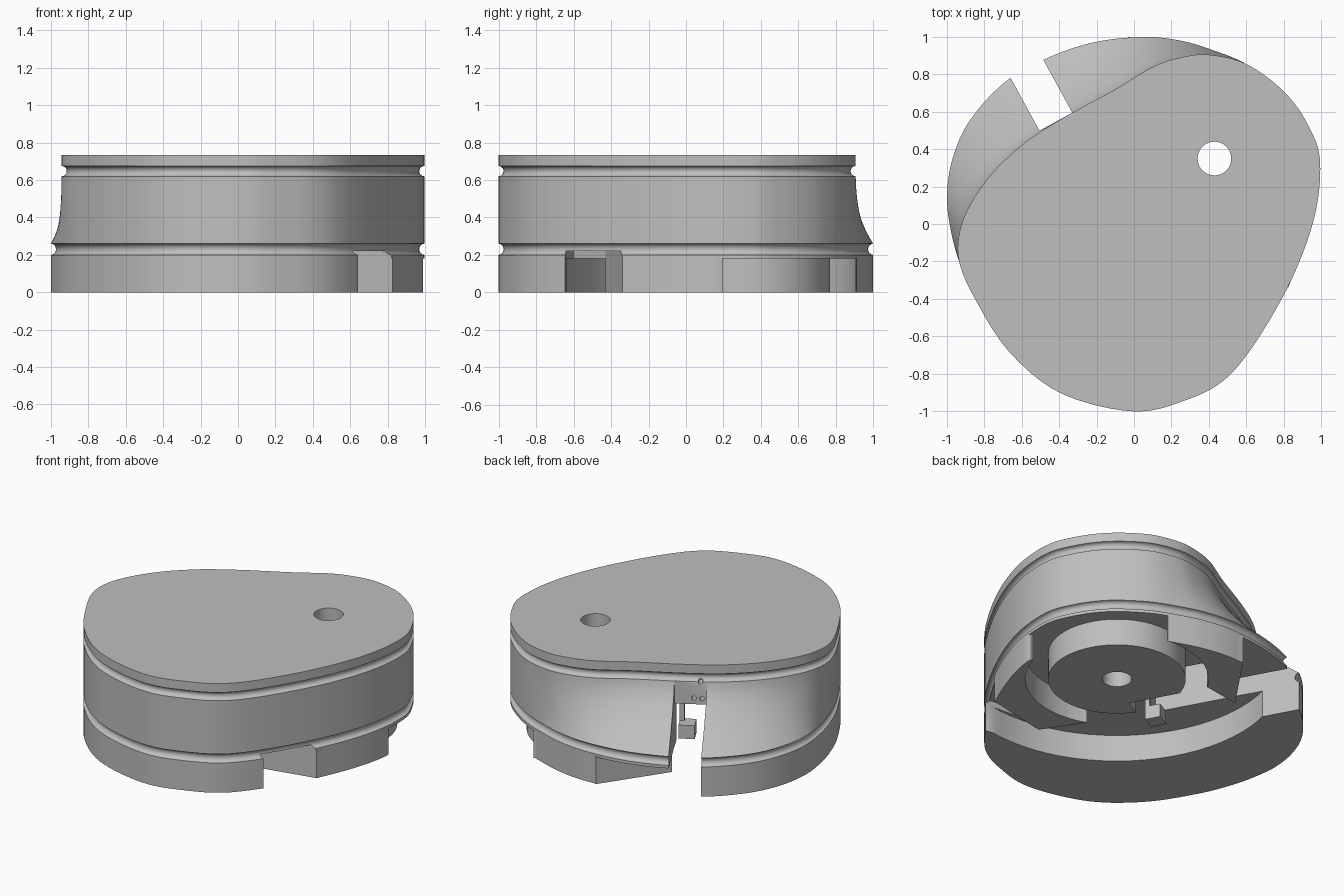
import bpy, bmesh, math
from mathutils import Vector

if "Cube" in bpy.data.objects:
    bpy.data.objects.remove(bpy.data.objects["Cube"], do_unlink=True)

grey = bpy.data.materials.new("plain grey")
grey.use_nodes = True
grey.diffuse_color = (0.52, 0.52, 0.52, 1)
grey.node_tree.nodes["Principled BSDF"].inputs["Base Color"].default_value = (0.52, 0.52, 0.52, 1)

# Outlines, clockwise: one shared arc, plus a back arc that differs between base and lid
shared = [(.6, .855), (.8, .71), (.93, .53), (.995, .33), (.955, 0), (.79, -.4), (.52, -.8),
          (.24, -.955), (-.03, -1), (-.4, -.9), (-.67, -.68), (-.85, -.4), (-.935, -.2)]
lid_back = [(-.93, -.03), (-.86, .13), (-.75, .28), (-.62, .405), (-.505, .49),
            (-.33, .595), (-.1, .72), (.1, .84), (.25, .89), (.4, .905)]
base_back = [(-.98, -.03), (-1, .15), (-.97, .35), (-.88, .55), (-.7, .75),
             (-.48, .88), (-.22, .97), (.05, 1), (.25, .98), (.42, .93)]
HOLE = Vector((.43, .35))
STEPS = 8


def spline(points):
    """Closed smooth curve through the points."""
    p = [Vector(q) for q in points]
    n, out = len(p), []
    for i in range(n):
        a, b, c, d = p[i - 1], p[i], p[(i + 1) % n], p[(i + 2) % n]
        for k in range(STEPS):
            t = k / STEPS
            out.append(.5 * (2 * b + (c - a) * t + (2 * a - 5 * b + 4 * c - d) * t ** 2
                             + (3 * b - a - 3 * c + d) * t ** 3))
    return out


def inset(ring, depth):
    out = []
    for i, q in enumerate(ring):
        t = (ring[(i + 1) % len(ring)] - ring[i - 1]).normalized()
        out.append(q + Vector((t.y, -t.x)) * depth)
    return out


def loft(name, rings):
    """Solid through (outline, height) rings, capped at both ends."""
    bm = bmesh.new()
    rows = [[bm.verts.new((q[0], q[1], z)) for q in ring] for ring, z in rings]
    n = len(rows[0])
    for low, high in zip(rows, rows[1:]):
        for i in range(n):
            j = (i + 1) % n
            bm.faces.new((low[i], low[j], high[j], high[i]))
    bm.faces.new(rows[0])
    bm.faces.new(rows[-1])
    bmesh.ops.recalc_face_normals(bm, faces=bm.faces)
    mesh = bpy.data.meshes.new(name)
    bm.to_mesh(mesh)
    bm.free()
    mesh.materials.append(grey)
    ob = bpy.data.objects.new(name, mesh)
    bpy.context.collection.objects.link(ob)
    return ob


def prism(name, points, z0, z1):
    return loft(name, [(points, z0), (points, z1)])


def arc(radius, start, end, count=64):
    return [HOLE + radius * Vector((math.cos(a), math.sin(a)))
            for a in (math.radians(start + (end - start) * i / count) for i in range(count + 1))]


def circle(radius):
    return arc(radius, 0, 360, 72)[:-1]


def cut(ob, *cutters):
    for c in cutters:
        c.hide_render = True
        m = ob.modifiers.new("cut", 'BOOLEAN')
        m.operation, m.solver, m.object = 'DIFFERENCE', 'EXACT', c
        bpy.context.view_layer.objects.active = ob
        bpy.ops.object.modifier_apply(modifier=m.name)


base, lid = spline(shared + base_back), spline(shared + lid_back)


# Body: straight base, concave sweep up to the lid, and two round grooves
def groove(ring, z0, z1, depth=.027):
    return [(inset(ring, depth * math.sin(math.pi * i / 8)),
             (z0 + z1) / 2 - (z1 - z0) / 2 * math.cos(math.pi * i / 8)) for i in range(9)]


sweep = []
for i in range(1, 10):
    u = i / 10
    f = 1 - (1 - u) ** 1.5
    sweep.append(([a.lerp(b, f) for a, b in zip(base, lid)], .26 + .36 * u))
body = loft("body", [(base, 0)] + groove(base, .2, .26) + sweep
            + groove(lid, .62, .675) + [(lid, .735)])

# Slot frame: origin at its inner corner, axes going inward and along the wall
corner, along, side = Vector((-.33, .595)), Vector((.48, -.876)), Vector((.876, .48))


def slot_box(name, a0, a1, s0, s1, z0, z1):
    return prism(name, [corner + along * a + side * s
                        for a, s in ((a0, s0), (a1, s0), (a1, s1), (a0, s1))], z0, z1)


cavity = prism("cavity_cutter", circle(1.0), -.1, .18)
back_gap = prism("back_gap_cutter", [(-.05, 1.1), (-.6, 1.1), (-.505, .49), (-.2, .5)], -.1, .18)
notch = prism("notch_cutter", [(.64, -.645), (.9, -.8), (.95, -.5), (.825, -.34),
                               (.4, -.43), (.2, -.6)], -.1, .22)
slot = slot_box("slot_cutter", -.7, 0, -.2, 0, -.1, .672)
passage = slot_box("passage_cutter", -.1, .15, -.198, -.002, -.1, .47)
pocket = slot_box("pocket_cutter", .1, .62, -.2, .25, -.1, .469)
bore = prism("bore_cutter", circle(.09), -.2, 1)
cutters = [cavity, back_gap, notch, slot, passage, pocket, bore]
cut(body, *cutters)

# Screw holes in the wall at the end of the slot
for s, z in ((-.16, .62), (-.12, .51), (-.17, .51)):
    mid = corner + along * .02 + side * s
    bpy.ops.mesh.primitive_cylinder_add(vertices=16, radius=.014, depth=.1,
                                        location=(mid.x, mid.y, z))
    pin = bpy.context.object
    pin.name = "screw_hole_cutter"
    pin.rotation_euler = along.to_3d().to_track_quat('Z', 'Y').to_euler()
    cut(body, pin)
    cutters.append(pin)

# Round boss under the body, clipped by the pocket
boss = prism("round_boss", circle(.42), 0, .19)
cut(boss, pocket, bore)

# Curved feet left between the cavity and the outer wall
side_rim = [q for q in base if q.x > .7 and -.33 < q.y < .19]
side_foot = prism("side_foot", [(.985, .195)] + side_rim + [(.825, -.34), (.4, -.43)]
                  + arc(.56, -111, -16, 32), 0, .184)
back_rim = [q for q in base if q.y > .85 and -.02 < q.x < .49]
back_foot = prism("back_foot", [(-.03, 1)] + back_rim + [(.5, .91)]
                  + arc(.56, 84, 150, 24) + [(-.31, .59)], 0, .184)

# Small bracket hanging in the pocket
bracket = slot_box("bracket_block", .5, .6, -.07, .03, 0, .09)
post = slot_box("bracket_post", .57, .6, -.0, .03, .08, .475)

for c in cutters:
    bpy.data.objects.remove(c, do_unlink=True)
for ob in (body, boss, side_foot, back_foot, bracket, post):
    bpy.ops.object.select_all(action='DESELECT')
    ob.select_set(True)
    bpy.context.view_layer.objects.active = ob
    bpy.ops.object.shade_smooth_by_angle(angle=math.radians(28))
